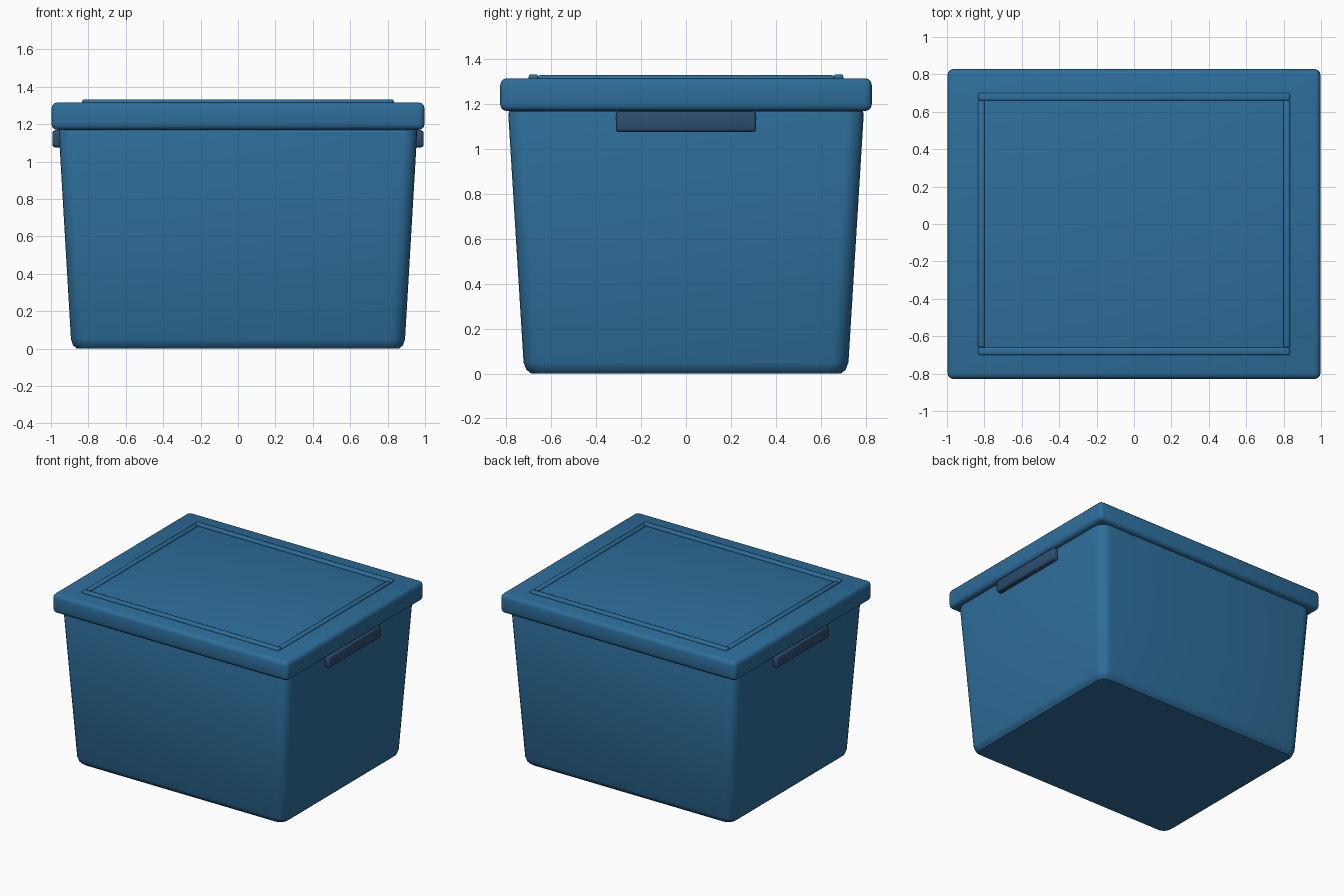
import bpy
import bmesh
from math import cos, sin, pi, radians

default = bpy.data.objects.get("Cube")
if default:
    bpy.data.objects.remove(default, do_unlink=True)


def make_material(name, rgb):
    mat = bpy.data.materials.new(name)
    mat.use_nodes = True
    colour = (*rgb, 1)
    mat.diffuse_color = colour
    mat.node_tree.nodes["Principled BSDF"].inputs["Base Color"].default_value = colour
    return mat


BLUE = make_material("storage blue", (0.027, 0.156, 0.328))
NAVY = make_material("handle navy", (0.027, 0.075, 0.158))


def finish(name, bm, mat, angle):
    bmesh.ops.recalc_face_normals(bm, faces=bm.faces)
    mesh = bpy.data.meshes.new(name)
    bm.to_mesh(mesh)
    bm.free()
    mesh.materials.append(mat)
    obj = bpy.data.objects.new(name, mesh)
    bpy.context.collection.objects.link(obj)
    bpy.ops.object.select_all(action="DESELECT")
    obj.select_set(True)
    bpy.context.view_layer.objects.active = obj
    bpy.ops.object.shade_smooth_by_angle(angle=radians(angle))
    return obj


def rounded_loft(name, rings, mat, steps=5, angle=35):
    """Skin a stack of rounded rectangles given as (half x, half y, radius, z)."""
    bm = bmesh.new()
    loops = []
    for hx, hy, r, z in rings:
        loop = []
        for q, (sx, sy) in enumerate([(1, 1), (-1, 1), (-1, -1), (1, -1)]):
            for i in range(steps + 1):
                a = (q + i / steps) * pi / 2
                loop.append(bm.verts.new((sx * (hx - r) + r * cos(a),
                                          sy * (hy - r) + r * sin(a), z)))
        loops.append(loop)
    n = len(loops[0])
    for low, high in zip(loops, loops[1:]):
        for i in range(n):
            j = (i + 1) % n
            bm.faces.new((low[i], low[j], high[j], high[i]))
    bm.faces.new(loops[0][::-1])
    bm.faces.new(loops[-1])
    return finish(name, bm, mat, angle)


def bevelled_box(name, centre, size, bevel, mat, segments=2):
    bm = bmesh.new()
    bmesh.ops.create_cube(bm, size=1)
    for v in bm.verts:
        v.co = [c + s * p for c, s, p in zip(centre, size, v.co)]
    bmesh.ops.bevel(bm, geom=bm.edges[:], offset=bevel, segments=segments,
                    profile=0.5, affect="EDGES")
    return finish(name, bm, mat, 50)


# Tapered tub, chamfered at the base and tucked in under the lid
rounded_loft("tub", [
    (0.86, 0.69, 0.06, 0.0),
    (0.882, 0.712, 0.075, 0.018),
    (0.893, 0.724, 0.08, 0.05),
    (0.958, 0.792, 0.08, 1.155),
    (0.955, 0.789, 0.08, 1.168),
    (0.93, 0.765, 0.07, 1.19),
], BLUE)

# Lid slab
bevelled_box("lid", (0, 0, 1.243), (1.994, 1.656, 0.146), 0.03, BLUE, 3)

# Raised border ribs on the lid
for side, label in ((1, "back"), (-1, "front")):
    bevelled_box(label + "_rib", (0, side * 0.68, 1.319), (1.666, 0.042, 0.028), 0.009, BLUE)
for side, label in ((1, "left"), (-1, "right")):
    bevelled_box(label + "_rib", (side * 0.816, 0, 1.317), (0.036, 1.32, 0.026), 0.009, BLUE)
    # Grip bar below the lid on each end
    bevelled_box(label + "_handle", (side * 0.962, 0, 1.122), (0.062, 0.626, 0.092), 0.015, NAVY)
